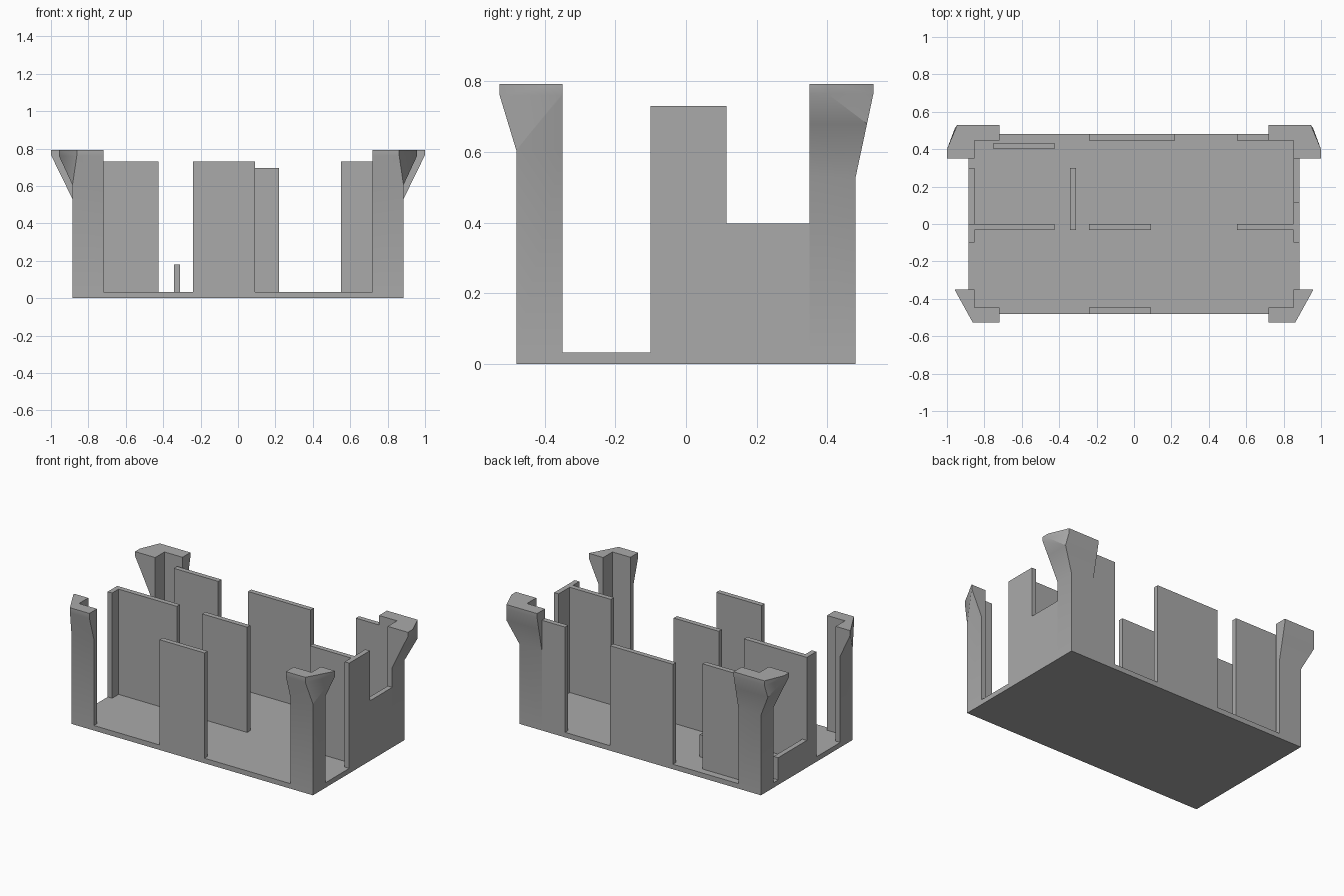
import bpy, bmesh
from math import radians

cube = bpy.data.objects.get("Cube")
if cube:
    bpy.data.objects.remove(cube, do_unlink=True)

grey = bpy.data.materials.new("plain_grey")
grey.use_nodes = True
color = (0.4, 0.4, 0.4, 1)
grey.diffuse_color = color
grey.node_tree.nodes["Principled BSDF"].inputs["Base Color"].default_value = color

W, D, T, FLOOR, TALL, LOW = 0.885, 0.48, 0.033, 0.033, 0.73, 0.18


def finish(name, bm):
    bmesh.ops.recalc_face_normals(bm, faces=bm.faces)
    mesh = bpy.data.meshes.new(name)
    bm.to_mesh(mesh)
    bm.free()
    mesh.materials.append(grey)
    obj = bpy.data.objects.new(name, mesh)
    bpy.context.collection.objects.link(obj)
    return obj


def box(name, x0, x1, y0, y1, top, bottom=FLOOR):
    bm = bmesh.new()
    bmesh.ops.create_cube(bm, size=1)
    for v in bm.verts:
        v.co = (x1 if v.co.x > 0 else x0, y1 if v.co.y > 0 else y0,
                top if v.co.z > 0 else bottom)
    return finish(name, bm)


def pillars(name, side, sections):
    """L-shaped corner pillar lofted upwards, mirrored to both ends."""
    bm = bmesh.new()
    loops = []
    for z, end_y, c1, c2, end_x in sections:
        outline = [(0.72, end_y), c1, c2, (end_x, 0.35),
                   (W - T, 0.35), (W - T, D - T), (0.72, D - T)]
        loops.append([bm.verts.new((x, side * y, z)) for x, y in outline])
    count = len(loops[0])
    for low, high in zip(loops, loops[1:]):
        for i in range(count):
            j = (i + 1) % count
            bm.faces.new((low[i], low[j], high[j], high[i]))
    bm.faces.new(loops[0])
    bm.faces.new(loops[-1])
    bmesh.ops.remove_doubles(bm, verts=bm.verts, dist=0.0005)
    obj = finish(name, bm)
    mirror = obj.modifiers.new("both_ends", "MIRROR")
    mirror.use_mirror_merge = False
    bpy.ops.object.select_all(action="DESELECT")
    obj.select_set(True)
    bpy.context.view_layer.objects.active = obj
    bpy.ops.object.shade_smooth_by_angle(angle=radians(30))


# Floor slab
box("floor_slab", -W, W, -D, D, FLOOR, 0)

# Corner pillars with flared, chamfered heads
corner = (W, D)
ridge = (0.958, 0.512)
back_rim = (0.53, (0.945, 0.53), (1.0, 0.40), 1.0)
front_rim = (0.527, (0.862, 0.527), (0.957, 0.35 + 0.005), 0.957)
pillars("back_pillars", 1, [
    (FLOOR, D, corner, corner, W),
    (0.53, D, corner, corner, W),
    (0.68, 0.512, ridge, ridge, 0.958),
    (0.765, *back_rim),
    (0.793, *back_rim)])
pillars("front_pillars", -1, [
    (FLOOR, D, corner, corner, W),
    (0.605, D, corner, corner, W),
    (0.76, *front_rim),
    (0.793, *front_rim)])

# Long outer walls
box("front_wall", -0.24, 0.09, -D, -D + T, TALL)
box("back_wall", -0.24, 0.22, D - T, D, 0.695)
box("back_end_wall", 0.55, 0.72, D - T, D, TALL)
box("inset_back_wall", -0.75, -0.425, 0.40, 0.433, TALL)

# Middle walls
for name, x0, x1 in (("right_middle_wall", T - W, -0.425),
                     ("centre_middle_wall", -0.24, 0.09),
                     ("left_middle_wall", 0.55, W - T)):
    box(name, x0, x1, -T, 0, TALL)
box("low_partition", -0.342, -0.31, -T, 0.30, LOW)

# End walls
box("left_end_tall_wall", W - T, W, -0.10, 0.115, TALL)
box("left_end_half_wall", W - T, W, 0.115, 0.35, 0.398)
box("right_end_tall_wall", -W, T - W, -0.10, 0, TALL)
box("right_end_low_wall", -W, T - W, 0, 0.30, LOW)
